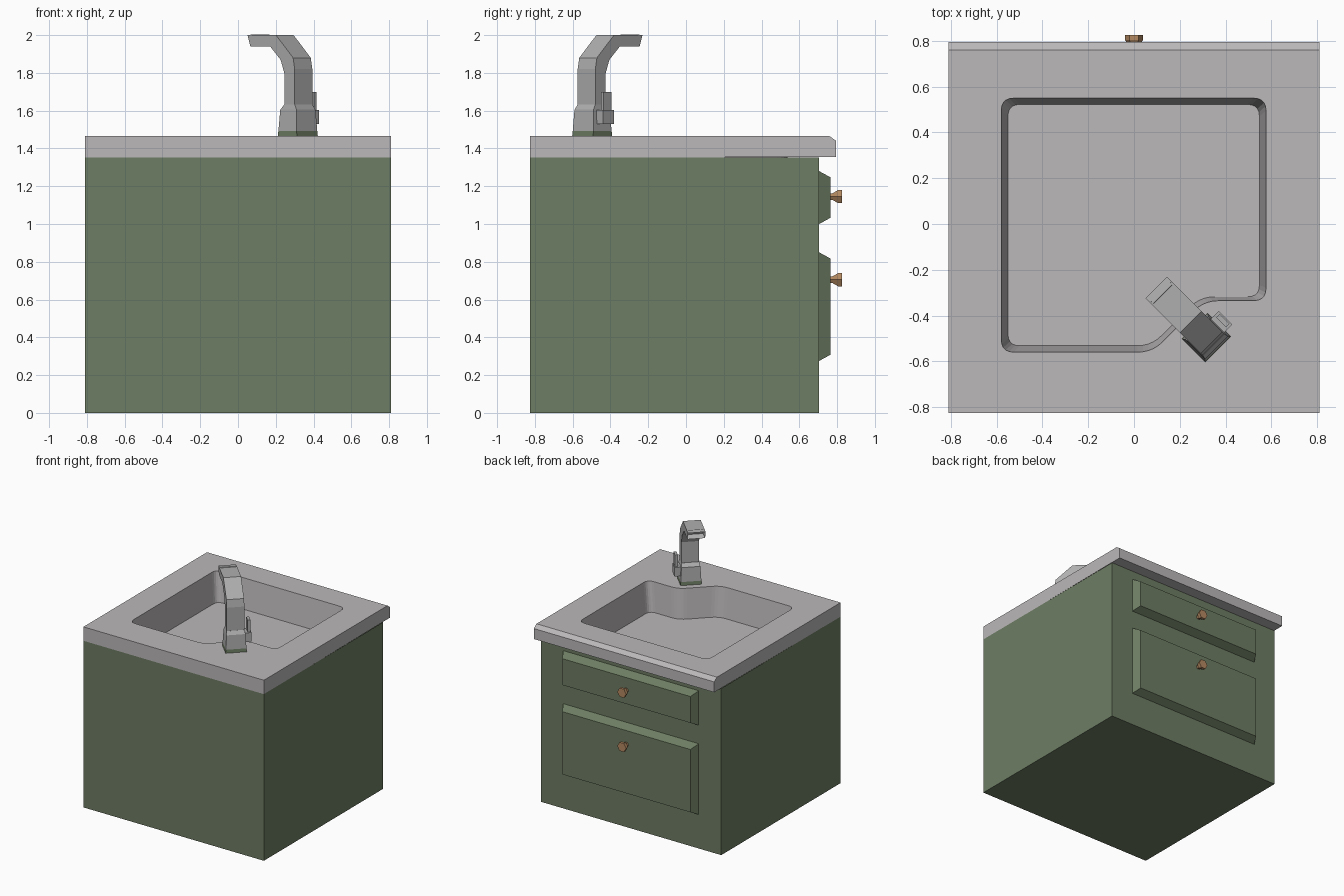
import bpy, bmesh, math
from mathutils import Vector

if "Cube" in bpy.data.objects:
    bpy.data.objects.remove(bpy.data.objects["Cube"])


def material(name, rgb):
    m = bpy.data.materials.new(name)
    m.diffuse_color = (*rgb, 1)
    m.use_nodes = True
    m.node_tree.nodes["Principled BSDF"].inputs["Base Color"].default_value = m.diffuse_color
    return m


GREEN = material("cabinet green", (0.155, 0.205, 0.125))
STONE = material("counter grey", (0.50, 0.48, 0.485))
METAL = material("faucet grey", (0.43, 0.43, 0.43))
COPPER = material("knob copper", (0.45, 0.25, 0.12))


def finish(name, bm, mat):
    bmesh.ops.recalc_face_normals(bm, faces=bm.faces)
    me = bpy.data.meshes.new(name)
    bm.to_mesh(me)
    bm.free()
    me.materials.append(mat)
    ob = bpy.data.objects.new(name, me)
    bpy.context.collection.objects.link(ob)
    return ob


def loft(rings):
    """Closed solid through rings of equal point count."""
    bm = bmesh.new()
    vs = [[bm.verts.new(p) for p in r] for r in rings]
    n = len(vs[0])
    for a, b in zip(vs, vs[1:]):
        for i in range(n):
            j = (i + 1) % n
            bm.faces.new((a[i], a[j], b[j], b[i]))
    bm.faces.new(vs[0][::-1])
    bm.faces.new(vs[-1])
    bmesh.ops.recalc_face_normals(bm, faces=bm.faces)
    bm.normal_update()
    return bm


def rect(a0, a1, b0, b1):
    return [(a0, b0), (a1, b0), (a1, b1), (a0, b1)]


# Cabinet body, open at the top under the counter
bm = loft([[(x, y, z) for x, y in rect(-0.81, 0.81, -0.825, 0.705)] for z in (0, 1.352)])
bmesh.ops.delete(bm, geom=[f for f in bm.faces if f.normal.z > 0.9], context='FACES_ONLY')
finish("cabinet_body", bm, GREEN)

# Raised drawer and door panels with hexagonal knobs
for label, z0, z1, zk in (("drawer", 1.0, 1.28, 1.145), ("door", 0.275, 0.85, 0.705)):
    rings = []
    for y, d in ((0.70, 0), (0.705, 0), (0.765, 0.033)):
        rings.append([(x, y, z) for x, z in rect(-0.608 + d, 0.608 - d, z0 + d, z1 - d)])
    finish(label + "_panel", loft(rings), GREEN)
    rings = []
    for y, r in ((0.76, 0.02), (0.775, 0.02), (0.805, 0.04), (0.825, 0.04)):
        rings.append([(r * math.cos(k * math.pi / 3), y, zk + r * math.sin(k * math.pi / 3))
                      for k in range(6)])
    finish(label + "_knob", loft(rings), COPPER)


def rounded(corners, steps=5):
    """Outline with softened corners; each corner is x, y, cut length."""
    out = []
    for i, (x, y, t) in enumerate(corners):
        p = Vector((x, y))
        a = p + (Vector(corners[i - 1][:2]) - p).normalized() * t
        b = p + (Vector(corners[(i + 1) % len(corners)][:2]) - p).normalized() * t
        for k in range(steps + 1):
            s = k / steps
            out.append(a * (1 - s) ** 2 + p * 2 * s * (1 - s) + b * s * s)
    return out


# Counter slab with bevelled front edge
profile = [(-0.825, 1.35), (0.70, 1.355), (0.795, 1.355), (0.795, 1.44), (0.76, 1.465), (-0.825, 1.465)]
bm = loft([[(x, y, z) for y, z in profile] for x in (-0.81, 0.81)])
top = [f for f in bm.faces if f.normal.z > 0.99 and f.calc_center_median().z > 1.46][0]
rim = list(top.edges)
under = [f for f in bm.faces if f.normal.z < -0.99 and f.calc_center_median().y < 0.5]
bmesh.ops.delete(bm, geom=[top], context='FACES_ONLY')
bmesh.ops.delete(bm, geom=under, context='FACES')
# Basin sunk into the counter, notched around the faucet
outline = rounded([(-0.58, -0.56, 0.055), (0.08, -0.56, 0.065), (0.305, -0.335, 0.065),
                   (0.577, -0.335, 0.055), (0.577, 0.55, 0.055), (-0.58, 0.55, 0.055)])
upper = [bm.verts.new((p.x, p.y, 1.465)) for p in outline]
lower = [bm.verts.new((p.x * 0.95, p.y * 0.95, 1.225)) for p in outline]
n = len(outline)
for i in range(n):
    j = (i + 1) % n
    bm.faces.new((upper[i], upper[j], lower[j], lower[i]))
    rim.append(bm.edges.get((upper[i], upper[j])))
bm.faces.new(lower)
rim = [e for e in rim if e.is_valid]
bmesh.ops.triangle_fill(bm, use_beauty=True, use_dissolve=False, edges=rim, normal=(0, 0, 1))
finish("counter_with_basin", bm, STONE)


# Faucet: u points to the basin, v to the handle side
def place(u, v, z):
    h = math.sqrt(0.5)
    return (0.315 + h * (v - u), -0.495 + h * (u + v), z)


def blocks(sections):
    return loft([[place(u, v, z) for u, v in rect(u0, u1, v0, v1)]
                 for u0, u1, v0, v1, z in sections])


finish("faucet_foot", blocks([(-0.074, 0.070, -0.079, 0.079, 1.46),
                              (-0.071, 0.066, -0.077, 0.077, 1.492)]), GREEN)
finish("faucet_base", blocks([(-0.071, 0.066, -0.077, 0.077, 1.492),
                              (-0.064, 0.058, -0.071, 0.071, 1.605),
                              (-0.046, 0.034, -0.066, 0.066, 1.632)]), METAL)

# Spout: bent pairs of inner and outer points, hollow at the tip
path = [((0.033, 1.62), (-0.045, 1.62)), ((0.033, 1.80), (-0.045, 1.82)),
        ((0.061, 1.87), (-0.033, 1.88)), ((0.139, 1.94), (0.095, 2.0)),
        ((0.287, 1.94), (0.308, 2.0))]
bm = loft([[place(i[0], -0.066, i[1]), place(i[0], 0.066, i[1]),
            place(o[0], 0.066, o[1]), place(o[0], -0.066, o[1])] for i, o in path])
tip = min(bm.faces, key=lambda f: f.calc_center_median().x)
bmesh.ops.inset_individual(bm, faces=[tip], thickness=0.013)
bmesh.ops.translate(bm, verts=tip.verts, vec=-tip.normal * 0.04)
finish("faucet_spout", bm, METAL)

# Handle block and upright lever
finish("handle_block", blocks([(-0.042, 0.042, 0.06, 0.12, z) for z in (1.53, 1.603)]), METAL)
finish("handle_lever", blocks([(-0.03, 0.03, 0.093, 0.114, z) for z in (1.60, 1.70)]), METAL)
